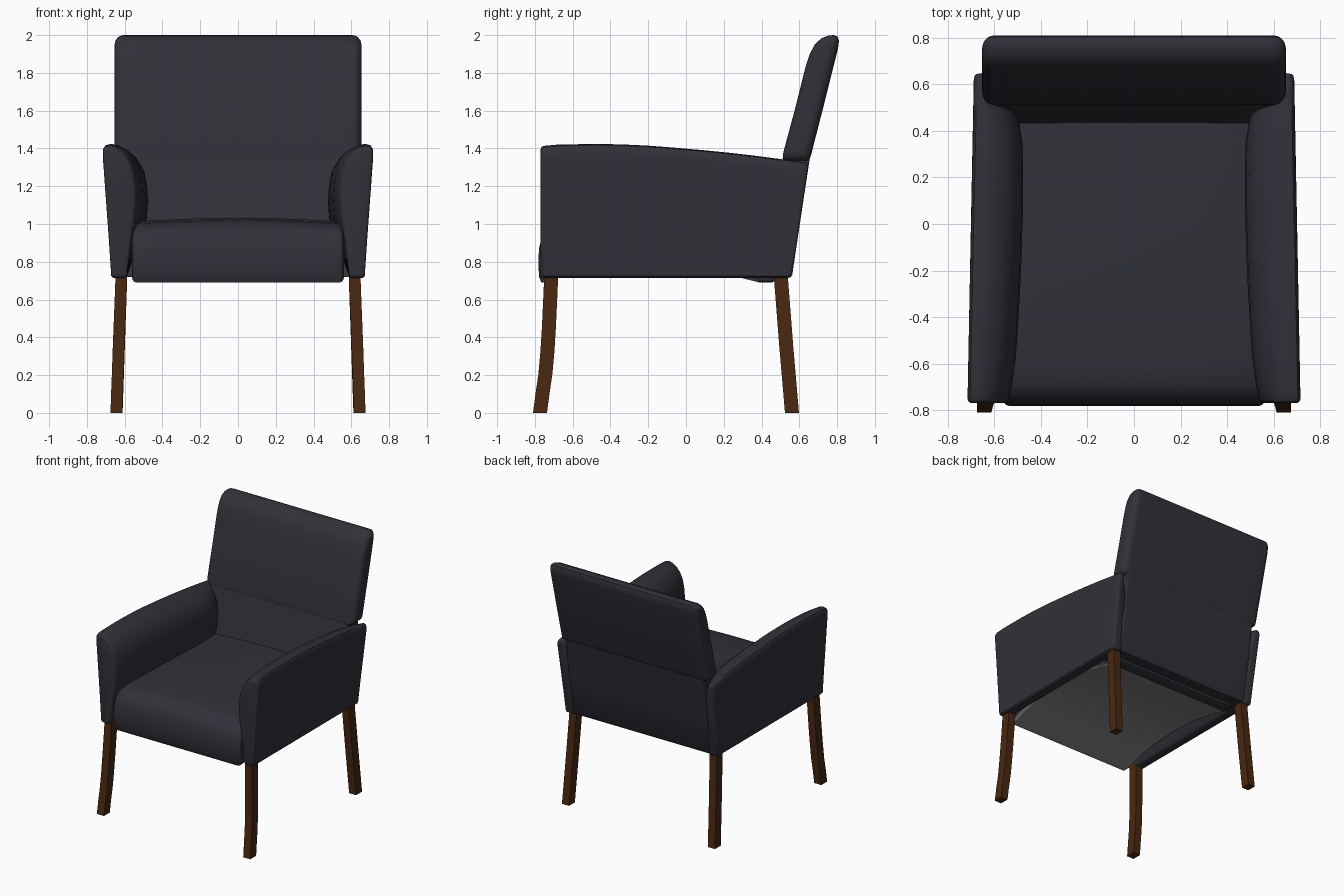
import bpy, bmesh, math
from mathutils import Vector

if "Cube" in bpy.data.objects:
    bpy.data.objects.remove(bpy.data.objects["Cube"])


def material(name, rgb):
    m = bpy.data.materials.new(name)
    m.diffuse_color = (*rgb, 1)
    m.use_nodes = True
    m.node_tree.nodes["Principled BSDF"].inputs["Base Color"].default_value = m.diffuse_color
    return m


FABRIC = material("dark fabric", (0.030, 0.030, 0.040))
WOOD = material("brown wood", (0.065, 0.021, 0.006))
LINING = material("grey lining", (0.24, 0.24, 0.24))


def lerp_table(table, t):
    """Piecewise smooth lookup in a list of (t, value)."""
    if t <= table[0][0]:
        return table[0][1]
    for (a, va), (b, vb) in zip(table, table[1:]):
        if t <= b:
            return va + (vb - va) * (t - a) / (b - a)
    return table[-1][1]


def loft(name, rings, mat, angle=40):
    """Skin a list of equal-length point rings and cap both ends."""
    bm = bmesh.new()
    vs = [[bm.verts.new(p) for p in ring] for ring in rings]
    n = len(rings[0])
    for a, b in zip(vs, vs[1:]):
        for i in range(n):
            j = (i + 1) % n
            bm.faces.new((a[i], a[j], b[j], b[i]))
    bm.faces.new(vs[0])
    bm.faces.new(vs[-1])
    bmesh.ops.recalc_face_normals(bm, faces=bm.faces)
    me = bpy.data.meshes.new(name)
    bm.to_mesh(me)
    bm.free()
    me.materials.append(mat)
    ob = bpy.data.objects.new(name, me)
    bpy.context.collection.objects.link(ob)
    bpy.ops.object.select_all(action='DESELECT')
    ob.select_set(True)
    bpy.context.view_layer.objects.active = ob
    bpy.ops.object.shade_smooth_by_angle(angle=math.radians(angle))
    return ob


def shrink(pts, d):
    """Pull a 2D section inward by about d on each axis."""
    out = [[], []]
    for k in (0, 1):
        lo, hi = min(p[k] for p in pts), max(p[k] for p in pts)
        c, h = (lo + hi) / 2, (hi - lo) / 2
        out[k] = [c + (p[k] - c) * (1 - d / h) for p in pts]
    return list(zip(*out))


def slab(name, profile, hw, r, lean=0, crown=0):
    """Extrude a (y, z) profile across x with rounded ends."""
    local = [(y - lean * z, z) for y, z in profile]
    steps = [(hw - r + r * math.sin(a), r * (1 - math.cos(a)))
             for a in [i * math.pi / 12 for i in range(7)]]
    inner = [(hw * k / 4, 0) for k in range(-3, 4)]
    stations = [(-x, d) for x, d in reversed(steps)] + inner + steps
    rings = []
    for x, d in stations:
        up = crown * (1 - (x / hw) ** 2)
        rings.append([Vector((x, u + lean * z, z + (up if z > 0.9 else 0)))
                      for u, z in shrink(local, d)])
    return loft(name, rings, FABRIC)


# Backrest: wide upper cushion over a narrower lower panel
LEAN = 0.245
slab("upper_back", [(0.525, 1.335), (0.512, 1.345), (0.513, 1.37), (0.58, 1.62), (0.635, 1.84),
                    (0.655, 1.90), (0.682, 1.95), (0.715, 1.982), (0.755, 1.998), (0.785, 2.0),
                    (0.803, 1.992), (0.81, 1.97), (0.805, 1.93), (0.73, 1.63),
                    (0.662, 1.365), (0.655, 1.345), (0.64, 1.335)],
     0.653, 0.05, LEAN)
slab("lower_back", [(0.362, 0.72), (0.432, 1.0), (0.514, 1.34), (0.556, 1.50),
                    (0.69, 1.50), (0.655, 1.345), (0.61, 1.05), (0.563, 0.74), (0.55, 0.72)],
     0.605, 0.015, LEAN)

# Seat with a rounded front and an arched lining underneath
seat = slab("seat", [(-0.765, 0.69), (-0.778, 0.72), (-0.782, 0.80), (-0.778, 0.87),
                     (-0.762, 0.92), (-0.735, 0.96), (-0.69, 0.985), (-0.62, 1.0),
                     (-0.4, 1.012), (0.0, 1.012), (0.45, 1.0), (0.47, 0.70), (0.455, 0.69),
                     (0.39, 0.69), (0.25, 0.725), (0.05, 0.765), (-0.2, 0.78),
                     (-0.45, 0.765), (-0.65, 0.725), (-0.73, 0.692)],
            0.56, 0.025, 0, 0.02)
seat.data.materials.append(LINING)
for f in seat.data.polygons:
    if f.normal.z < -0.5 and f.center.z < 0.85 and f.center.y < 0.4:
        f.material_index = 1

# Arms: (x, z, inner weight) section swept from front to back
SECTION = [(0.600, 0.715, 0), (0.660, 0.715, 0), (0.671, 0.725, 0), (0.684, 0.92, 0),
           (0.700, 1.14, 0), (0.716, 1.36, 0), (0.716, 1.395, 0), (0.705, 1.414, 0),
           (0.680, 1.42, 0.1), (0.650, 1.413, 0.3), (0.615, 1.39, 0.6), (0.585, 1.355, 0.8),
           (0.560, 1.30, 1), (0.546, 1.23, 1), (0.541, 1.15, 1), (0.547, 1.05, 1),
           (0.560, 0.96, 0.8), (0.578, 0.82, 0.3), (0.588, 0.725, 0)]
TOP = [(0, 1.412), (0.06, 1.42), (0.2, 1.424), (0.35, 1.42), (0.55, 1.398),
       (0.75, 1.37), (0.9, 1.342), (1, 1.322)]
BULGE = [(0, 0), (0.05, -0.015), (0.15, -0.035), (0.4, -0.055), (0.65, -0.066),
         (0.8, -0.062), (0.88, -0.045), (0.93, 0.0), (1, 0.065)]
STATIONS = [(0, 0.02), (0.002, 0.009), (0.006, 0.003), (0.014, 0), (0.06, 0), (0.13, 0),
            (0.2, 0), (0.3, 0), (0.4, 0), (0.5, 0), (0.6, 0), (0.7, 0), (0.8, 0), (0.88, 0),
            (0.93, 0), (0.986, 0), (0.994, 0.003), (0.998, 0.008), (1, 0.018)]


def arm(name, side):
    rings = []
    for t, d in STATIONS:
        k = (lerp_table(TOP, t) - 0.715) / 0.705
        pts = [(x + w * lerp_table(BULGE, t) - 0.03 * t * (1 - w) * (z - 0.715) / 0.7,
                0.715 + (z - 0.715) * k) for x, z, w in SECTION]
        rings.append([Vector((side * x, -0.77 + t * (1.33 + 0.15 * (z - 0.715)), z))
                      for x, z in shrink(pts, d)])
    loft(name, rings, FABRIC)


# Legs: (z, x, y) centre line with a square section
FRONT = [(0, 0.644, -0.773), (0.1, 0.641, -0.760), (0.2, 0.637, -0.745), (0.32, 0.633, -0.734),
         (0.45, 0.628, -0.726), (0.6, 0.622, -0.719), (0.76, 0.616, -0.712)]
REAR = [(0, 0.642, 0.561), (0.35, 0.630, 0.531), (0.76, 0.616, 0.499)]


def leg(name, side, path):
    rings = [[Vector((side * (x + 0.031 * a), y + 0.037 * b, z))
              for a, b in ((-1, -1), (1, -1), (1, 1), (-1, 1))] for z, x, y in path]
    loft(name, rings, WOOD)


for side, label in ((-1, "left"), (1, "right")):
    arm(label + "_arm", side)
    leg(label + "_front_leg", side, FRONT)
    leg(label + "_rear_leg", side, REAR)
